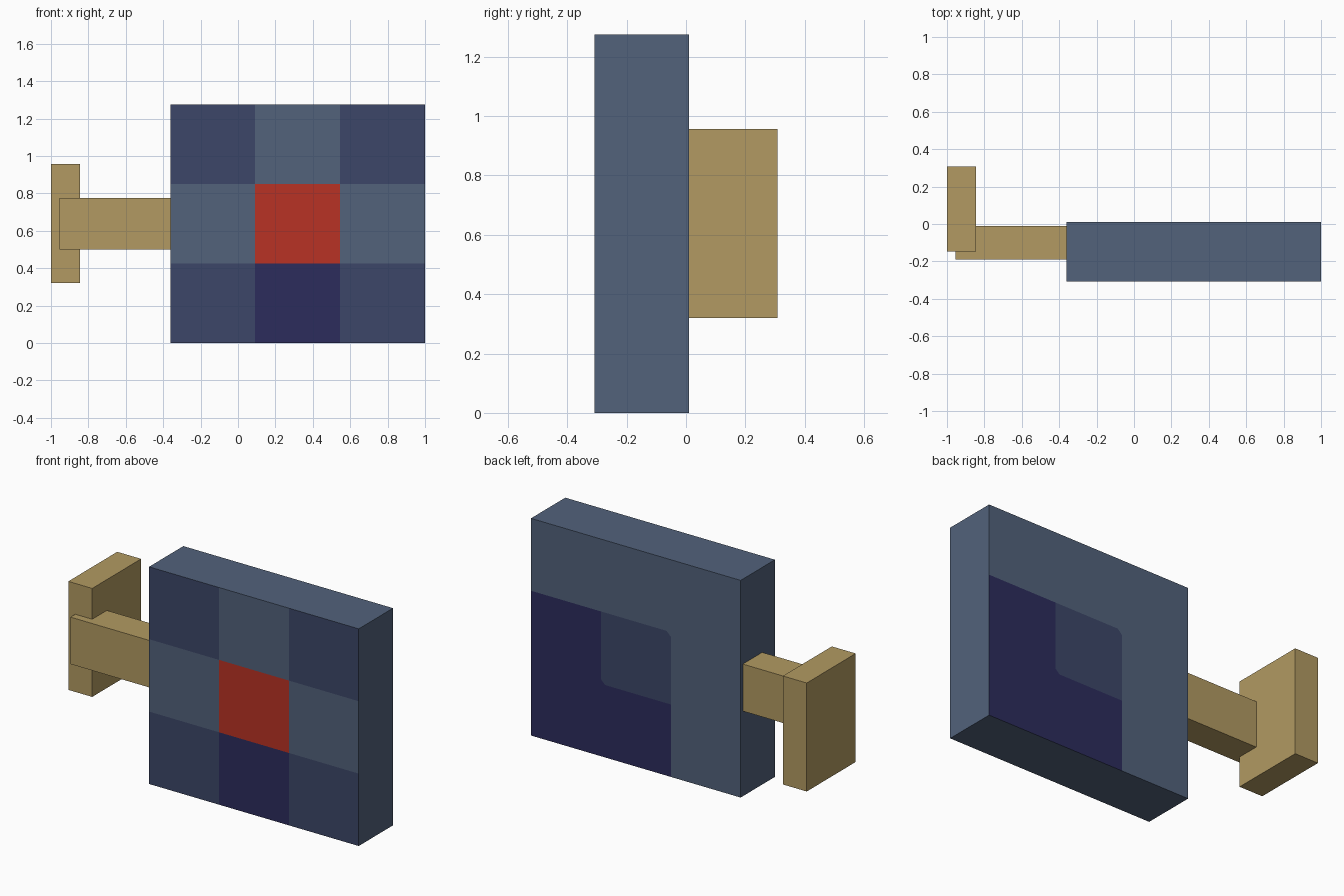
import bpy, bmesh
from mathutils import Vector

if "Cube" in bpy.data.objects:
    bpy.data.objects.remove(bpy.data.objects["Cube"])


def material(name, rgb):
    m = bpy.data.materials.new(name)
    m.diffuse_color = (*rgb, 1)
    m.use_nodes = True
    m.node_tree.nodes["Principled BSDF"].inputs["Base Color"].default_value = m.diffuse_color
    return m


SLATE, DUSK, NAVY, RED = range(4)
panel_mats = [
    material("slate_blue", (0.084, 0.122, 0.198)),
    material("dusk_blue", (0.045, 0.061, 0.138)),
    material("navy", (0.025, 0.025, 0.107)),
    material("red", (0.479, 0.032, 0.018)),
]
tan = material("tan", (0.445, 0.323, 0.122))


def box(name, lo, hi, mats, edit=None):
    """Box between two corners, with an optional edit of its bmesh."""
    lo, hi = Vector(lo), Vector(hi)
    bm = bmesh.new()
    bmesh.ops.create_cube(bm, size=1)
    for v in bm.verts:
        v.co = [lo[i] + (v.co[i] + 0.5) * (hi[i] - lo[i]) for i in range(3)]
    if edit:
        edit(bm)
    me = bpy.data.meshes.new(name)
    bm.to_mesh(me)
    bm.free()
    for m in mats:
        me.materials.append(m)
    ob = bpy.data.objects.new(name, me)
    bpy.context.collection.objects.link(ob)
    return ob


X0, X1, HEIGHT = -0.362, 1.0, 1.275
CX, CZ = (X1 - X0) / 3, HEIGHT / 3

# Cell colours, bottom row first, each row from -x to +x
FRONT = [(DUSK, NAVY, DUSK), (SLATE, RED, SLATE), (DUSK, SLATE, DUSK)]
BACK = [(SLATE, NAVY, NAVY), (SLATE, DUSK, NAVY), (SLATE, SLATE, SLATE)]


def checker(bm):
    # Cut the panel into three columns and three rows
    for i in (1, 2):
        for co, no in (((X0 + i * CX, 0, 0), (1, 0, 0)), ((0, 0, i * CZ), (0, 0, 1))):
            bmesh.ops.bisect_plane(bm, geom=bm.verts[:] + bm.edges[:] + bm.faces[:],
                                   plane_co=co, plane_no=no)
    bm.normal_update()
    centre = None
    for f in bm.faces:
        if abs(f.normal.y) > 0.9:
            c = f.calc_center_median()
            col, row = int((c.x - X0) / CX), int(c.z / CZ)
            f.material_index = (FRONT if f.normal.y < 0 else BACK)[row][col]
            if f.normal.y > 0 and (col, row) == (1, 1):
                centre = f
    # Soften two opposite corners of the middle back cell
    faces = [centre]
    leg = 0.027
    for x, z, sx, colour in ((X0 + 2 * CX, CZ, 1, NAVY), (X0 + CX, 2 * CZ, -1, SLATE)):
        co = Vector((x - sx * leg, 0, z))
        no = Vector((sx, 0, -sx)).normalized()
        edges = {e for f in faces for e in f.edges}
        verts = {v for f in faces for v in f.verts}
        out = bmesh.ops.bisect_plane(bm, geom=list(verts) + list(edges) + faces,
                                     plane_co=co, plane_no=no)
        faces = [g for g in out["geom"] if isinstance(g, bmesh.types.BMFace)]
        for f in faces:
            if (f.calc_center_median() - co).dot(no) > 0:
                f.material_index = colour
        faces = [f for f in faces if f.material_index == DUSK]


# Square panel with coloured cells
box("panel", (X0, -0.308, 0), (X1, 0.01, HEIGHT), panel_mats, checker)
# Arm reaching out sideways to the mounting plate
box("arm", (-0.955, -0.19, 0.50), (X0 + 0.02, -0.01, 0.776), [tan])
box("mounting_plate", (-1.0, -0.146, 0.32), (-0.845, 0.308, 0.957), [tan])
